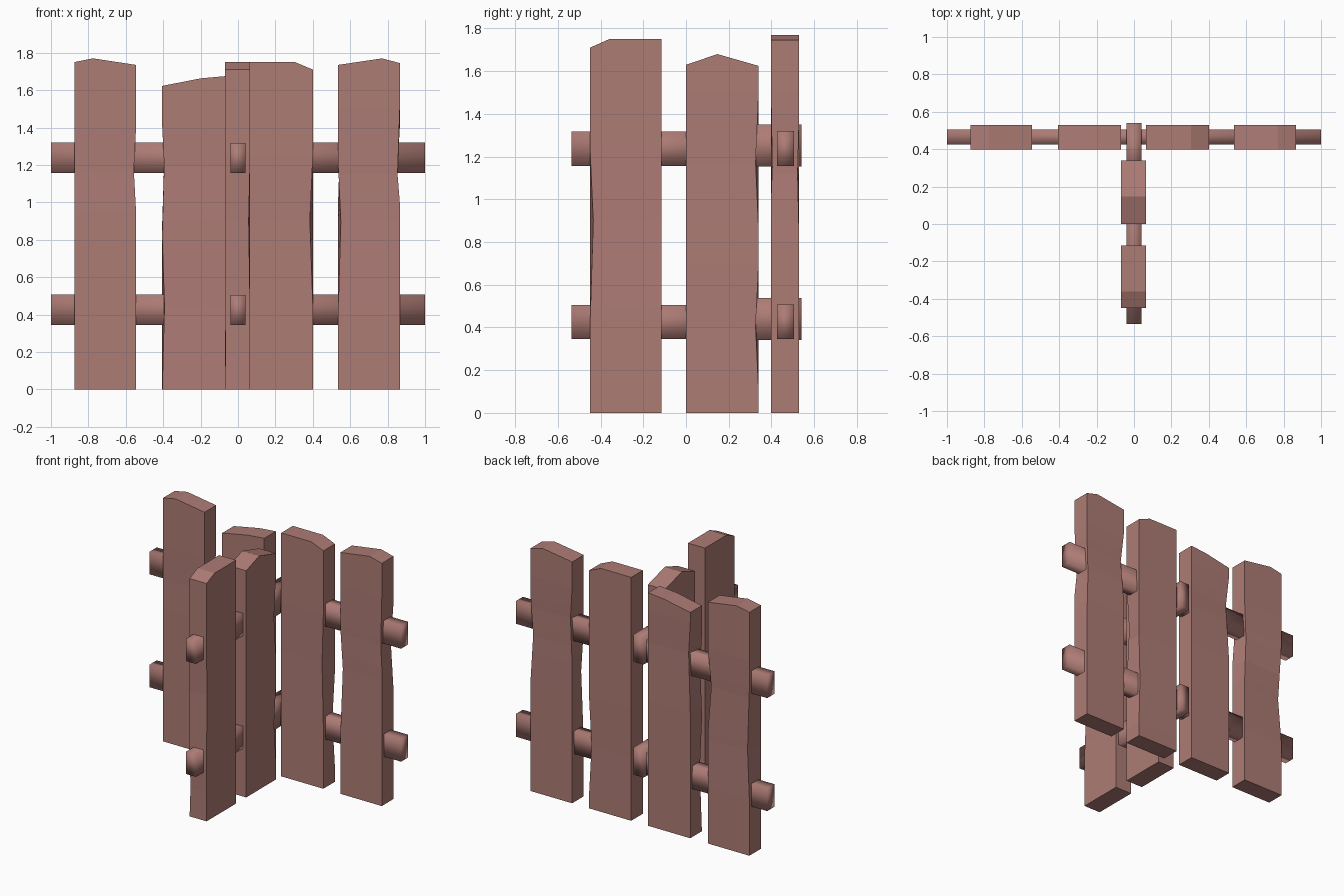
import bpy, bmesh
from mathutils import Matrix

if "Cube" in bpy.data.objects:
    bpy.data.objects.remove(bpy.data.objects["Cube"])

wood = bpy.data.materials.new("weathered red brown wood")
wood.diffuse_color = (0.42, 0.20, 0.178, 1)
wood.use_nodes = True
wood.node_tree.nodes["Principled BSDF"].inputs["Base Color"].default_value = wood.diffuse_color


def finish(bm, name):
    bmesh.ops.recalc_face_normals(bm, faces=bm.faces)
    me = bpy.data.meshes.new(name)
    bm.to_mesh(me)
    bm.free()
    me.materials.append(wood)
    ob = bpy.data.objects.new(name, me)
    bpy.context.collection.objects.link(ob)
    return ob


def plank(name, u0, u1, v0, v1, top, chips, turned=False):
    """Plank spanning u0..u1 wide, v0..v1 thick.
    top = (left z, peak u, peak z, right z)
    chips = {(side, face): [(z_low, z_mid, z_high, depth)]}: worn corner edges."""
    zl, pu, pz, zr = top
    levels = sorted({z for c in chips.values() for t in c for z in t[:3]} | {0.0})
    bm = bmesh.new()

    def chip(key, z):
        d = 0
        for a, m, b, depth in chips.get(key, []):
            if a <= z <= m and m > a:
                d = max(d, depth * (z - a) / (m - a))
            elif m <= z <= b:
                d = max(d, depth * (b - z) / (b - m))
        return d

    corners = [(0, 0), (1, 0), (1, 1), (0, 1)]
    rings = []
    for z in levels + [None]:
        ring = []
        for s, f in corners:
            zz = z if z is not None else (zr if s else zl)
            d = chip((s, f), zz)
            ring.append(bm.verts.new((u1 - d if s else u0 + d,
                                      v1 - d * .5 if f else v0 + d * .5, zz)))
        rings.append(ring)
    bm.faces.new(rings[0][::-1])
    peak = [bm.verts.new((pu, v, pz)) for v in (v0, v1)]
    for a, b in zip(rings, rings[1:]):
        for i in range(4):
            j = (i + 1) % 4
            vs = [a[i], a[j], b[j], b[i]]
            if b is rings[-1] and i in (0, 2):
                vs.insert(3, peak[i // 2])
            bm.faces.new(vs)
    t = rings[-1]
    bm.faces.new([t[0], peak[0], peak[1], t[3]])
    bm.faces.new([peak[0], t[1], t[2], peak[1]])
    if turned:  # u runs along y, front of plank faces +x
        bm.transform(Matrix(((0, -1, 0, 0), (1, 0, 0, 0), (0, 0, 1, 0), (0, 0, 0, 1))))
    return finish(bm, name)


def rail(name, x, y, z):
    bm = bmesh.new()
    bmesh.ops.create_cube(bm, size=1)
    for v in bm.verts:
        v.co = [r[0] if c < 0 else r[1] for c, r in zip(v.co, (x, y, z))]
    for f in bm.faces:
        f.smooth = True
    return finish(bm, name)


# Planks of the long fence run
Y0, Y1 = 0.398, 0.53
plank("far_left_plank", -0.875, -0.545, Y0, Y1, (1.75, -0.775, 1.77, 1.735),
      {(1, 0): [(0.95, 1.17, 1.4, .012)], (1, 1): [(0.8, 1.13, 1.4, .02)],
       (0, 1): [(0.4, 0.75, 1.2, .022)]})
plank("inner_left_plank", -0.405, -0.07, Y0, Y1, (1.623, -0.2, 1.663, 1.675),
      {(0, 0): [(0.0, 0.45, 0.8, .012), (0.85, 1.2, 1.4, .01)],
       (0, 1): [(0.9, 1.32, 1.55, .02)]})
plank("inner_right_plank", 0.065, 0.40, Y0, Y1, (1.75, 0.305, 1.75, 1.71),
      {(1, 0): [(0.45, 0.9, 1.25, .016)], (1, 1): [(0.1, 0.45, 0.8, .015)]})
plank("far_right_plank", 0.535, 0.865, Y0, Y1, (1.735, 0.77, 1.77, 1.745),
      {(1, 0): [(1.0, 1.15, 1.5, .012)], (0, 0): [(0.4, 0.9, 1.2, .015)],
       (0, 1): [(1.0, 1.32, 1.55, .02)], (1, 1): [(0.8, 1.12, 1.4, .015)]})

# Planks of the short run towards the front
plank("short_run_front_plank", -0.45, -0.115, -0.065, 0.07, (1.71, -0.36, 1.75, 1.75),
      {(0, 0): [(0.4, 0.9, 1.25, .016)], (0, 1): [(0.0, 0.2, 0.5, .006)]}, True)
plank("short_run_back_plank", 0.0, 0.34, -0.065, 0.07, (1.63, 0.147, 1.68, 1.625),
      {(1, 0): [(0.85, 1.17, 1.5, .014), (0.1, 0.4, 0.7, .014)]}, True)

# Two heights of rails on both runs, with a thicker stub at the junction
for label, z in (("lower", 0.345), ("upper", 1.157)):
    rail(label + "_long_rail", (-1, 1), (0.425, 0.505), (z, z + 0.163))
    rail(label + "_short_rail", (-0.04, 0.04), (-0.535, 0.30), (z, z + 0.16))
    rail(label + "_junction_stub", (-0.04, 0.04), (0.25, 0.54), (z - 0.003, z + 0.193))
